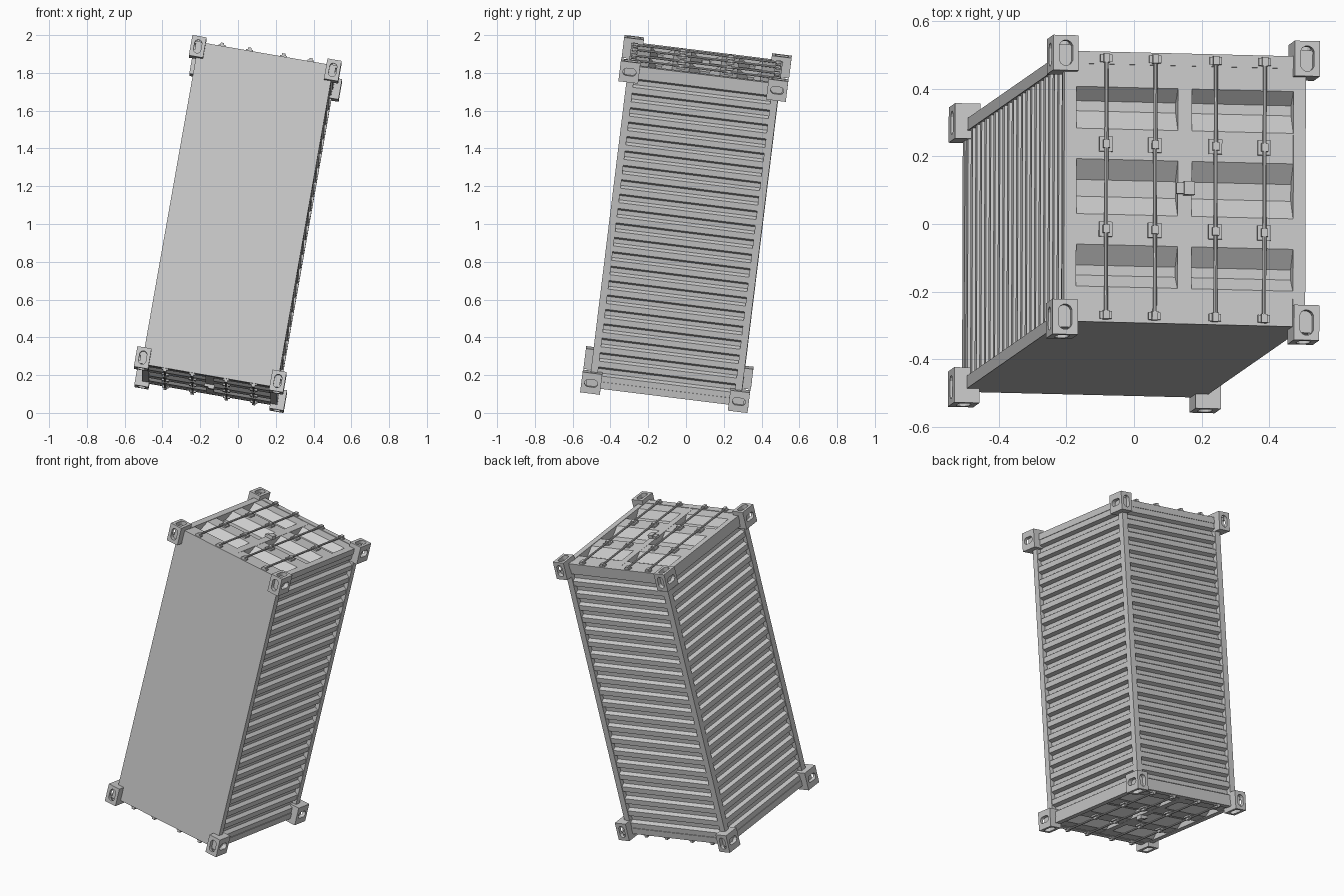
import bpy, bmesh, math
from mathutils import Matrix, Vector

if "Cube" in bpy.data.objects:
    bpy.data.objects.remove(bpy.data.objects["Cube"])

# Container frame: X = width, Y = height (roof at +Y), Z = length; tilted as a whole
Z = Vector((0.291, 0.2025, 1.647)).normalized()
X = Vector((0.716, -0.0175, -0.124))
X = (X - Z * X.dot(Z)).normalized()
Y = Z.cross(X)
TILT = Matrix.Translation((0, 0, 1)) @ Matrix((X, Y, Z)).transposed().to_4x4()

W, H, L = 0.363, 0.403, 0.872      # half sizes of the body
T = 0.037                          # rail thickness


def finish(name, bm, mirror=(False, False, False)):
    bmesh.ops.recalc_face_normals(bm, faces=bm.faces)
    me = bpy.data.meshes.new(name)
    bm.to_mesh(me)
    bm.free()
    ob = bpy.data.objects.new(name, me)
    bpy.context.collection.objects.link(ob)
    ob.matrix_world = TILT
    if any(mirror):
        ob.modifiers.new("mirror", 'MIRROR').use_axis = mirror
        ob.modifiers["mirror"].use_mirror_merge = False
    return ob


def box(bm, x, y, z):
    """Box from (min, max) ranges."""
    c = [(r[0] + r[1]) / 2 for r in (x, y, z)]
    s = [r[1] - r[0] for r in (x, y, z)]
    bmesh.ops.create_cube(bm, size=1, matrix=Matrix.Translation(c) @ Matrix.Diagonal((*s, 1)))


def sheet(bm, profile, place, u0, u1):
    """Sweep a profile of (along, depth) points from u0 to u1."""
    rows = [[bm.verts.new(place(u, t, d)) for t, d in profile] for u in (u0, u1)]
    for i in range(len(profile) - 1):
        bm.faces.new((rows[0][i], rows[0][i + 1], rows[1][i + 1], rows[1][i]))


# Long rails and end frames
bm = bmesh.new()
box(bm, (W - T, W), (H - T, H), (0, L))
box(bm, (W - T, W), (0, H), (L - T, L))
box(bm, (0, W), (H - T, H), (L - T, L))
finish("frame", bm, (True, True, True))

# Flat floor
bm = bmesh.new()
box(bm, (-W, W), (-H - 0.001, -H + 0.02), (-L, L))
finish("floor", bm)

# Corrugated side walls and roof
N, DEPTH, END = 21, 0.022, L - T
P = 2 * END / (N + 0.4)
ribs = [(-END, 0)]
for i in range(N):
    s = -END + P * (i + 0.4)
    ribs += [(s, 0), (s + 0.15 * P, DEPTH), (s + 0.45 * P, DEPTH), (s + 0.6 * P, 0)]
ribs.append((END, 0))
bm = bmesh.new()
sheet(bm, ribs, lambda u, t, d: (W - 0.004 - d, u, t), -H + T, H - T)
finish("side_walls", bm, (True, False, False))
bm = bmesh.new()
sheet(bm, ribs, lambda u, t, d: (u, H - 0.004 - d, t), -W + T, W - T)
finish("roof", bm)

# Doors at both ends: pressed panels, side returns and the meeting strip
D = 0.04
half = [(0.025, D), (0.082, 0), (0.173, 0), (0.23, D), (0.26, D), (0.298, 0), (H - T, 0)]
press = [(-t, d) for t, d in reversed(half)] + half
bm = bmesh.new()
sheet(bm, press, lambda u, t, d: (u, t, L - 0.003 - d), 0.0, W - T)
box(bm, (W - T, W - 0.006), (-H + T, H - T), (L - D - 0.01, L - 0.003))
box(bm, (0, 0.021), (-H + T, H - T), (L - D - 0.01, L - 0.002))
finish("doors", bm, (True, False, True))

# Locking rods with end keepers and handle plates
bm = bmesh.new()
for x in (0.091, 0.238):
    bmesh.ops.create_cone(bm, cap_ends=True, segments=8, radius1=0.006, radius2=0.006, depth=0.79,
                          matrix=Matrix.Translation((x, 0, L + 0.009)) @ Matrix.Rotation(math.pi / 2, 4, 'X'))
    for s in (-1, 1):
        box(bm, (x - 0.018, x + 0.018), (s * 0.383 - 0.011, s * 0.383 + 0.011), (L - 0.002, L + 0.008))
        box(bm, (x - 0.009, x + 0.009), (s * 0.383 - 0.013, s * 0.383 + 0.013), (L, L + 0.018))
        box(bm, (x - 0.02, x + 0.02), (s * 0.127 - 0.022, s * 0.127 + 0.022), (L - 0.006, L + 0.006))
        box(bm, (x - 0.01, x + 0.01), (s * 0.127 - 0.012, s * 0.127 + 0.012), (L, L + 0.018))
finish("locking_rods", bm, (True, False, True))

# Central latch
bm = bmesh.new()
box(bm, (-0.027, 0.027), (-0.016, 0.016), (L - 0.004, L + 0.012))
box(bm, (-0.005, 0.027), (-0.02, 0.02), (L, L + 0.02))
finish("latch", bm, (False, False, True))

# Corner castings with a slot in each outer face
C = Vector((0.363, 0.394, 0.8425))
S = Vector((0.038, 0.0525, 0.055))
bm = bmesh.new()
box(bm, *[(C[i] - S[i], C[i] + S[i]) for i in range(3)])
castings = finish("corner_castings", bm)


def slot_cutter(name, face, long_axis, half_len, half_wid):
    short_axis = 3 - face - long_axis
    bm = bmesh.new()
    pts = []
    for k in range(12):
        a = (k + 0.5) * math.tau / 12
        p = C.copy()
        p[face] += S[face] - 0.025
        p[long_axis] += half_wid * math.sin(a) + math.copysign(half_len - half_wid, math.sin(a))
        p[short_axis] += half_wid * math.cos(a)
        pts.append(bm.verts.new(p))
    f = bm.faces.new(pts)
    push = Vector((0, 0, 0))
    push[face] = 0.05
    out = bmesh.ops.extrude_face_region(bm, geom=[f])
    bmesh.ops.translate(bm, vec=push, verts=[v for v in out["geom"] if isinstance(v, bmesh.types.BMVert)])
    cutter = finish(name, bm)
    cutter.hide_render = True
    cutter.display_type = 'WIRE'
    cutter.hide_set(True)
    m = castings.modifiers.new(name, 'BOOLEAN')
    m.object, m.operation, m.solver = cutter, 'DIFFERENCE', 'EXACT'


slot_cutter("end_slot_cutter", 2, 1, 0.038, 0.021)
slot_cutter("side_slot_cutter", 0, 1, 0.035, 0.02)
slot_cutter("top_slot_cutter", 1, 2, 0.036, 0.02)
m = castings.modifiers.new("mirror", 'MIRROR')
m.use_axis = (True, True, True)
